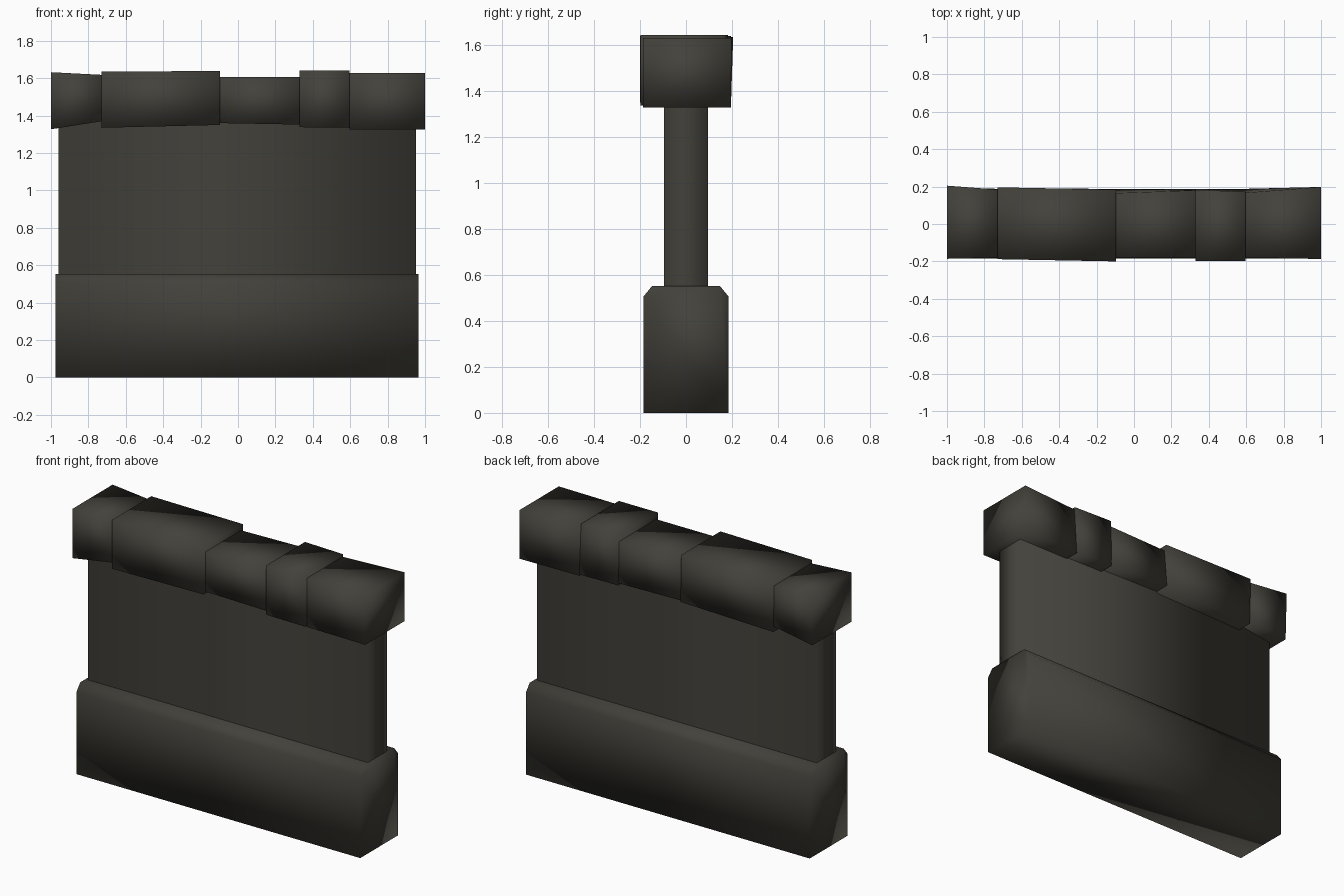
import bpy

if "Cube" in bpy.data.objects:
    bpy.data.objects.remove(bpy.data.objects["Cube"])

stone = bpy.data.materials.new("dark grey stone")
stone.diffuse_color = (0.056, 0.053, 0.043, 1)
stone.use_nodes = True
stone.node_tree.nodes["Principled BSDF"].inputs["Base Color"].default_value = stone.diffuse_color


def loft(name, x0, ring0, x1, ring1, ends=True):
    """Bridge two (y, z) rings placed at x0 and x1, with soft shading."""
    n = len(ring0)
    verts = [(x0, y, z) for y, z in ring0] + [(x1, y, z) for y, z in ring1]
    faces = [(i, i + n, (i + 1) % n + n, (i + 1) % n) for i in range(n)]
    if ends:
        faces += [tuple(range(n)), tuple(range(2 * n - 1, n - 1, -1))]
    mesh = bpy.data.meshes.new(name)
    mesh.from_pydata(verts, [], faces)
    mesh.materials.append(stone)
    for p in mesh.polygons:
        p.use_smooth = True
    mesh.update()
    obj = bpy.data.objects.new(name, mesh)
    bpy.context.collection.objects.link(obj)
    return obj


def ring(front, back_low, back_high, low, high):
    """Four-sided section, anticlockwise seen from +x."""
    return [(front, low), (back_low, low), (back_high, high), (front, high)]


# Plinth with chamfered long top edges
half = [(0.185, 0), (0.185, 0.505), (0.147, 0.552)]
section = half + [(-y, z) for y, z in reversed(half)]
loft("base_plinth", -0.975, section, 0.965, section)

# Thin wall panel: four upright sides, ends buried in plinth and coping
xs, ys = (-0.96, 0.953), (-0.095, 0.095)
corners = [(xs[0], ys[0]), (xs[1], ys[0]), (xs[1], ys[1]), (xs[0], ys[1])]
mesh = bpy.data.meshes.new("wall_panel")
mesh.from_pydata([(x, y, z) for z in (0.53, 1.42) for x, y in corners], [],
                 [(i, (i + 1) % 4, (i + 1) % 4 + 4, i + 4) for i in range(4)])
mesh.materials.append(stone)
for p in mesh.polygons:
    p.use_smooth = True
bpy.context.collection.objects.link(bpy.data.objects.new("wall_panel", mesh))

# Uneven coping stones: x, then front, back low, back high, low, high per end
stones = [
    (-1.0, (-0.186, 0.195, 0.205, 1.327, 1.632), -0.728, (-0.18, 0.188, 0.184, 1.37, 1.618)),
    (-0.73, (-0.188, 0.19, 0.196, 1.335, 1.636), -0.095, (-0.2, 0.188, 0.184, 1.35, 1.638)),
    (-0.097, (-0.18, 0.188, 0.165, 1.36, 1.607), 0.332, (-0.18, 0.188, 0.18, 1.352, 1.607)),
    (0.33, (-0.197, 0.188, 0.183, 1.338, 1.642), 0.597, (-0.197, 0.188, 0.172, 1.335, 1.642)),
    (0.595, (-0.18, 0.188, 0.167, 1.327, 1.628), 1.0, (-0.187, 0.195, 0.198, 1.327, 1.628)),
]
for i, (x0, a, x1, b) in enumerate(stones):
    loft(f"coping_stone_{i + 1}", x0, ring(*a), x1, ring(*b))

# Consistent outward normals
import bmesh
for obj in bpy.data.objects:
    bm = bmesh.new()
    bm.from_mesh(obj.data)
    bmesh.ops.recalc_face_normals(bm, faces=bm.faces)
    bm.to_mesh(obj.data)
    bm.free()
